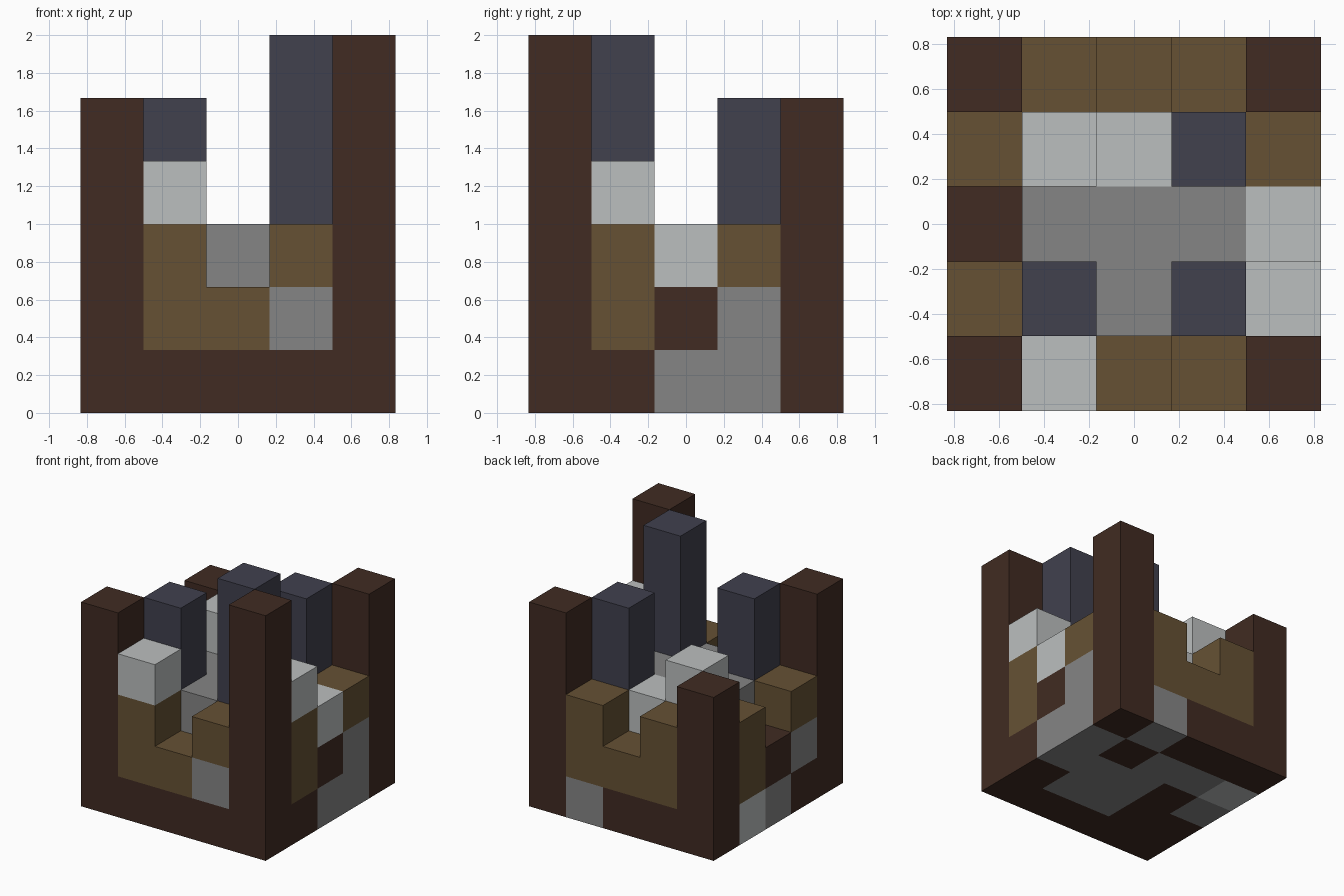
import bpy
import bmesh

cube = bpy.data.objects.get("Cube")
if cube:
    bpy.data.objects.remove(cube, do_unlink=True)

N = 5            # cells per side
CELL = 1 / 3     # cell size

# Flat colours, keyed by the letter used in the stacks
COLOURS = {
    "D": ("dark_log", (0.052, 0.024, 0.016)),
    "W": ("wood_plank", (0.133, 0.083, 0.034)),
    "S": ("slate", (0.052, 0.052, 0.076)),
    "L": ("pale_stone", (0.50, 0.52, 0.52)),
    "G": ("grey_stone", (0.235, 0.235, 0.235)),
}
materials = {}
for key, (name, rgb) in COLOURS.items():
    mat = bpy.data.materials.new(name)
    mat.use_nodes = True
    mat.diffuse_color = (*rgb, 1)
    bsdf = mat.node_tree.nodes["Principled BSDF"]
    bsdf.inputs["Base Color"].default_value = (*rgb, 1)
    bsdf.inputs["Roughness"].default_value = 0.9
    materials[key] = mat

# Block stacks, bottom to top; rows run front to back, columns along +x
STACKS = [
    "DDDDD  DWWL  DW   DGW    DDDDDD",
    "DGW    DWSSS GGG  GGSSSS DWWL",
    "GD     DGG   GGG  GGG    GDL",
    "LWW    GGGL  GGL  DGSSS  GGW",
    "DDDD   DWW   DW   GWW    DDDDD",
]
voxels = {}
for j, row in enumerate(STACKS):
    for i, stack in enumerate(row.split()):
        for k, letter in enumerate(stack):
            voxels[i, j, k] = letter


def corner(i, j, k):
    return ((i - N / 2) * CELL, (j - N / 2) * CELL, k * CELL)


def build_part(name, key):
    """Mesh the exposed faces of every block with one colour."""
    bm = bmesh.new()
    for cell, letter in voxels.items():
        if letter != key:
            continue
        for axis in range(3):
            u, v = (axis + 1) % 3, (axis + 2) % 3
            for side in (0, 1):
                near = list(cell)
                near[axis] += 2 * side - 1
                if tuple(near) in voxels:
                    continue
                ring = [(0, 0), (1, 0), (1, 1), (0, 1)]
                if not side:
                    ring.reverse()
                verts = []
                for du, dv in ring:
                    p = list(cell)
                    p[axis] += side
                    p[u] += du
                    p[v] += dv
                    verts.append(bm.verts.new(corner(*p)))
                bm.faces.new(verts)
    bmesh.ops.remove_doubles(bm, verts=bm.verts, dist=0.0001)
    mesh = bpy.data.meshes.new(name)
    bm.to_mesh(mesh)
    bm.free()
    mesh.materials.append(materials[key])
    obj = bpy.data.objects.new(name, mesh)
    bpy.context.collection.objects.link(obj)


# Parts: one object per kind of block
build_part("corner_logs_and_base", "D")
build_part("plank_walls", "W")
build_part("slate_pillars", "S")
build_part("pale_stone_blocks", "L")
build_part("grey_stone_blocks", "G")
